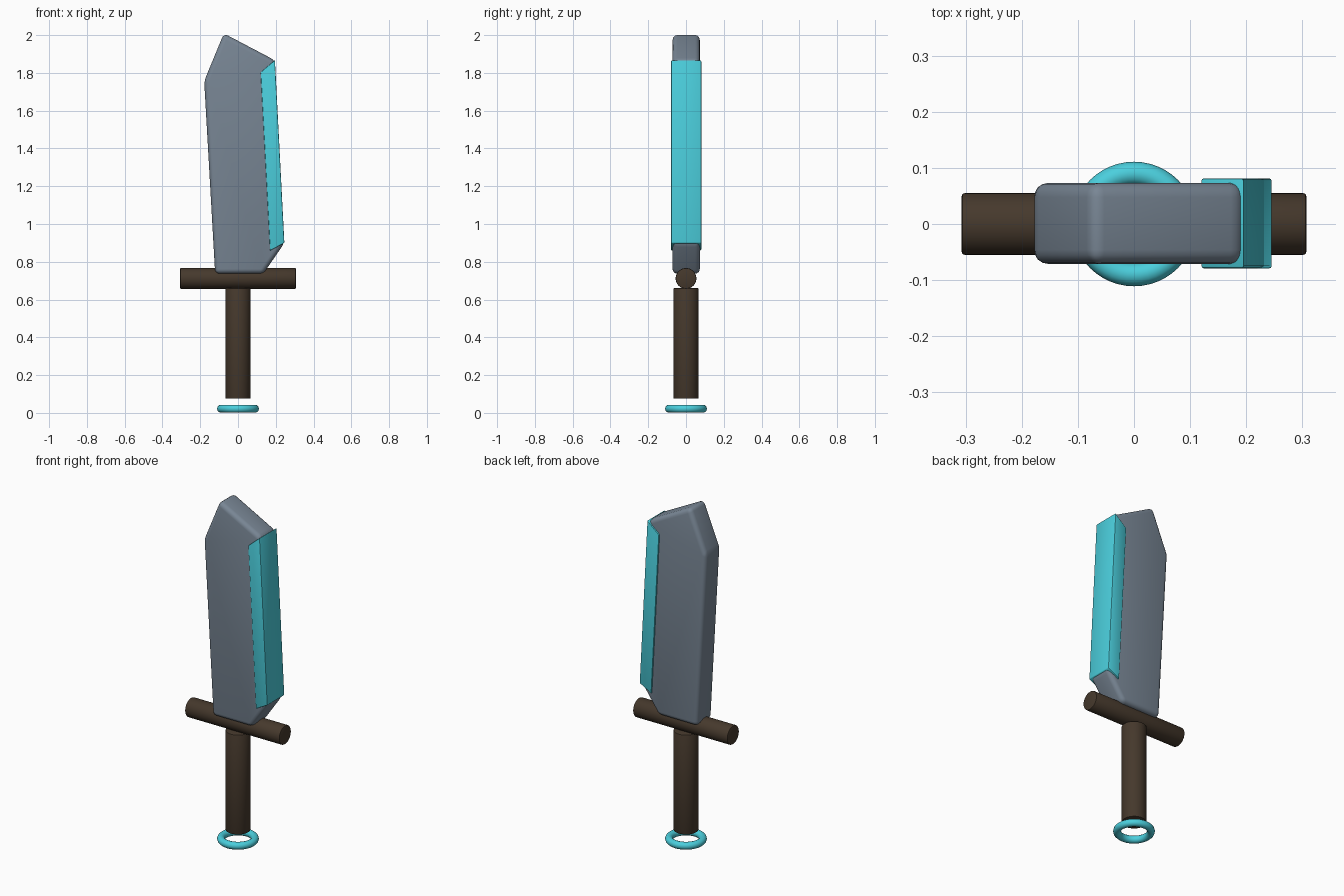
import bpy, bmesh, math

if "Cube" in bpy.data.objects:
    bpy.data.objects.remove(bpy.data.objects["Cube"])


def paint(ob, name, rgb):
    mat = bpy.data.materials.get(name) or bpy.data.materials.new(name)
    mat.diffuse_color = (*rgb, 1)
    mat.use_nodes = True
    mat.node_tree.nodes["Principled BSDF"].inputs["Base Color"].default_value = mat.diffuse_color
    ob.data.materials.append(mat)


def finish(ob, bevel, segments):
    bpy.ops.object.select_all(action='DESELECT')
    bpy.context.view_layer.objects.active = ob
    ob.select_set(True)
    if bevel:
        mod = ob.modifiers.new("bevel", 'BEVEL')
        mod.width, mod.segments = bevel, segments
        mod.limit_method, mod.angle_limit = 'ANGLE', math.radians(20)
        bpy.ops.object.modifier_apply(modifier=mod.name)
    bpy.ops.object.shade_smooth_by_angle(angle=math.radians(35))


def slab(name, outline, half, bevel, segments):
    """Extrude an (x, z) outline symmetrically along y."""
    bm = bmesh.new()
    face = bm.faces.new([bm.verts.new((x, -half, z)) for x, z in outline])
    top = bmesh.ops.extrude_face_region(bm, geom=[face])["geom"]
    bmesh.ops.translate(bm, vec=(0, 2 * half, 0),
                        verts=[v for v in top if isinstance(v, bmesh.types.BMVert)])
    bmesh.ops.recalc_face_normals(bm, faces=bm.faces)
    mesh = bpy.data.meshes.new(name)
    bm.to_mesh(mesh)
    bm.free()
    ob = bpy.data.objects.new(name, mesh)
    bpy.context.collection.objects.link(ob)
    ob.location.y = 0.001
    finish(ob, bevel, segments)
    return ob


def rod(name, radius, length, z, rot=(0, 0, 0)):
    bpy.ops.mesh.primitive_cylinder_add(vertices=32, radius=radius, depth=length,
                                        location=(0, 0, z), rotation=rot)
    ob = bpy.context.object
    ob.name = name
    finish(ob, 0.005, 2)
    return ob


STEEL, WOOD, CYAN = (0.19, 0.24, 0.30), (0.06, 0.04, 0.025), (0.07, 0.62, 0.72)

# Leaning blade with a pointed tip and clipped lower corner
blade = slab("blade", [(-0.121, 0.737), (0.134, 0.737), (0.245, 0.898), (0.195, 1.867),
                       (-0.075, 2.009), (-0.179, 1.757)], 0.072, 0.025, 4)
paint(blade, "steel", STEEL)

# Glowing cutting edge wrapped around the blade's right side
edge = slab("cutting_edge", [(0.170, 0.859), (0.2455, 0.900), (0.1955, 1.868),
                             (0.120, 1.803)], 0.080, 0.004, 2)
paint(edge, "cyan", CYAN)

# Crossguard and grip
paint(rod("crossguard", 0.055, 0.614, 0.712, (0, math.pi / 2, 0)), "wood", WOOD)
paint(rod("grip", 0.067, 0.586, 0.368), "wood", WOOD)

# Pommel ring
bpy.ops.mesh.primitive_torus_add(major_radius=0.09, minor_radius=0.021, major_segments=48,
                                 minor_segments=12, location=(0, 0, 0.022))
ring = bpy.context.object
ring.name = "pommel_ring"
finish(ring, 0, 0)
paint(ring, "cyan", CYAN)
